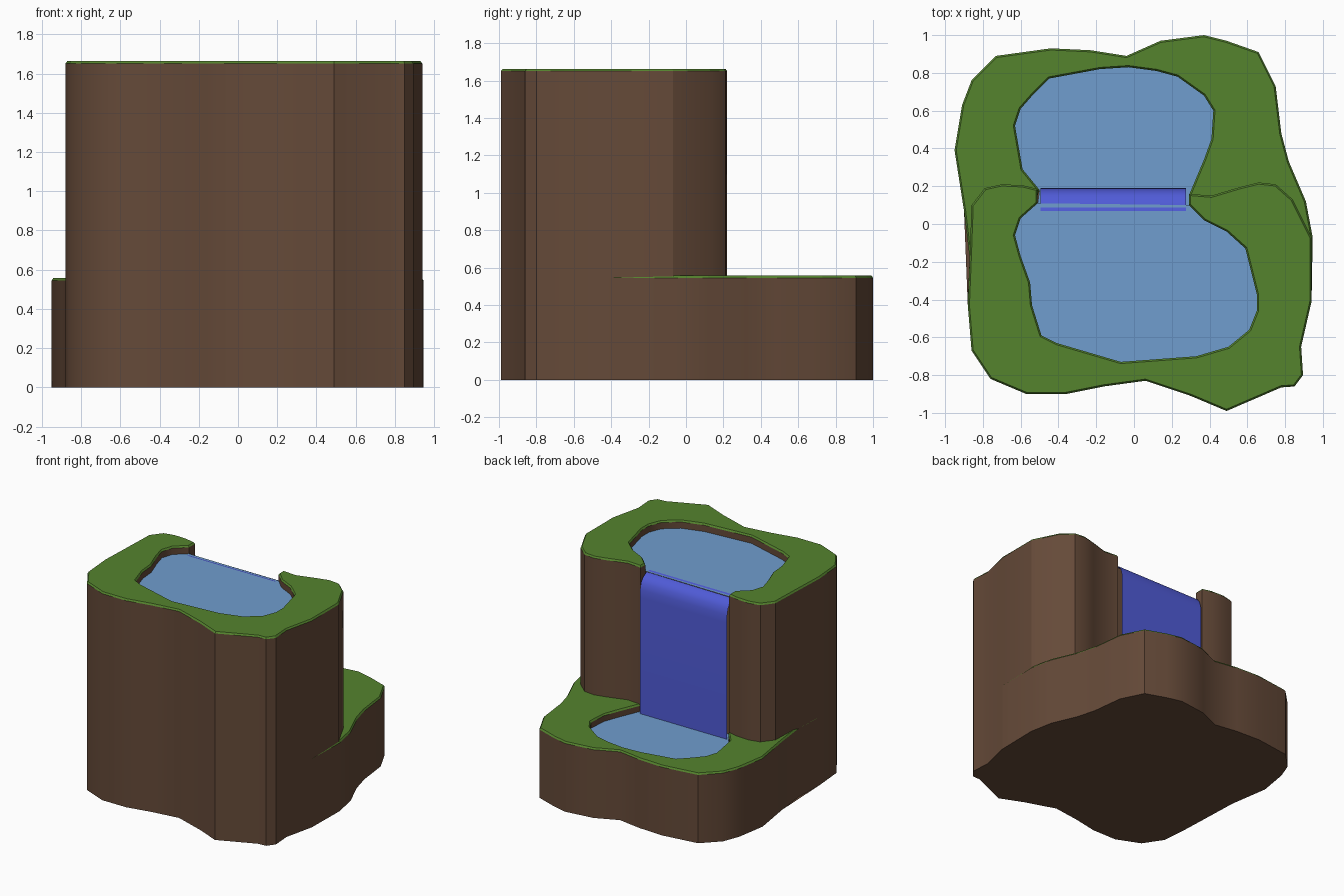
import bpy, bmesh, math

if "Cube" in bpy.data.objects:
    bpy.data.objects.remove(bpy.data.objects["Cube"])


def material(name, rgb):
    m = bpy.data.materials.new(name)
    m.diffuse_color = (*rgb, 1)
    m.use_nodes = True
    m.node_tree.nodes["Principled BSDF"].inputs["Base Color"].default_value = m.diffuse_color
    return m


EARTH = material("earth", (0.13, 0.068, 0.04))
GRASS = material("grass", (0.09, 0.23, 0.027))
WATER = material("water", (0.16, 0.34, 0.62))
FALL = material("falling_water", (0.08, 0.105, 0.68))

TALL, LOW = 1.65, 0.545          # rim heights of the two terraces
TALL_WATER, LOW_WATER = 1.60, 0.50


def finish(name, bm, mat, smooth=False):
    me = bpy.data.meshes.new(name)
    bm.to_mesh(me)
    bm.free()
    ob = bpy.data.objects.new(name, me)
    bpy.context.collection.objects.link(ob)
    me.materials.append(mat)
    if smooth:
        bpy.context.view_layer.objects.active = ob
        ob.select_set(True)
        bpy.ops.object.shade_smooth_by_angle(angle=math.radians(35))
        ob.select_set(False)
    return ob


def flat(name, pts, z, mat, up=True, bevel=False):
    """Flat polygon, optionally with a raised chamfered rim."""
    bm = bmesh.new()
    f = bm.faces.new([bm.verts.new((x, y, z)) for x, y in pts])
    f.normal_update()
    if (f.normal.z > 0) != up:
        f.normal_flip()
    if bevel:
        bmesh.ops.inset_region(bm, faces=[f], thickness=0.009, depth=0.013,
                               use_boundary=True, use_even_offset=True)
    return finish(name, bm, mat)


def wall(name, pts, z0, z1):
    """Upright strip of earth; points run with the outside on their right."""
    bm = bmesh.new()
    lo = [bm.verts.new((x, y, z0)) for x, y in pts]
    hi = [bm.verts.new((x, y, z1)) for x, y in pts]
    for i in range(len(pts) - 1):
        bm.faces.new((lo[i], lo[i + 1], hi[i + 1], hi[i]))
    return finish(name, bm, EARTH, True)


# Outlines, all running anticlockwise around the earth
tall_back = [(-.87, -.18), (-.88, -.43), (-.86, -.67), (-.76, -.82), (-.57, -.9),
             (-.36, -.9), (-.16, -.86), (.06, -.83), (.3, -.91), (.49, -.99),
             (.78, -.865), (.85, -.86), (.895, -.8), (.885, -.65), (.94, -.41),
             (.94, -.07)]
right_bank = [(.94, -.07), (.84, .13), (.75, .21), (.66, .22), (.56, .195),
              (.41, .15), (.29, .16), (.29, .1)]
left_bank = [(-.51, .11), (-.51, .185), (-.59, .205), (-.7, .21), (-.79, .19),
             (-.86, .1), (-.87, -.18)]
tall_pool = [(.29, .1), (.37, .02), (.49, -.04), (.59, -.13), (.65, -.37),
             (.65, -.46), (.61, -.56), (.5, -.65), (.33, -.7), (-.07, -.73),
             (-.41, -.63), (-.49, -.59), (-.54, -.43), (-.55, -.31),
             (-.6, -.17), (-.63, -.06), (-.6, .03), (-.51, .11)]
low_outer = [(.94, -.41), (.946, -.07), (.91, .12), (.82, .33), (.78, .48), (.75, .73),
             (.66, .91), (.49, .97), (.37, 1), (.14, .97), (-.04, .89),
             (-.23, .92), (-.44, .93), (-.73, .89), (-.86, .76), (-.91, .63),
             (-.95, .39), (-.9, .07), (-.87, -.18), (-.88, -.4)]
low_pool = [(-.5, .18), (-.59, .29), (-.63, .52), (-.6, .61), (-.53, .69),
            (-.45, .77), (-.18, .82), (-.03, .83), (.12, .81), (.23, .78),
            (.37, .68), (.42, .6), (.41, .45), (.37, .34), (.29, .15)]

# Upper terrace
wall("tall_back_cliff", tall_back, 0, TALL)
wall("right_bank_cliff", right_bank, LOW_WATER, TALL)
wall("left_bank_cliff", left_bank, LOW_WATER, TALL)
wall("cliff_behind_waterfall", [right_bank[-1], left_bank[0]], LOW_WATER, TALL_WATER)
wall("upper_pool_edge", tall_pool, TALL_WATER, TALL)
flat("upper_grass", tall_back + right_bank[1:] + tall_pool[1:] + left_bank[1:-1],
     TALL, GRASS, bevel=True)
flat("upper_pool_water", tall_pool, TALL_WATER, WATER)

# Lower terrace
wall("low_outer_cliff", low_outer, 0, LOW)
wall("lower_pool_edge", low_pool, LOW_WATER, LOW)
flat("lower_grass", low_outer + [(-.7, .05), (-.53, .1)] + low_pool + [(.32, .1), (.7, .05)],
     LOW, GRASS, bevel=True)
flat("lower_pool_water", low_pool + [(.29, .1), (-.51, .11)], LOW_WATER, WATER)

# Underside
flat("underside", tall_back[1:-1] + low_outer[1:-2], 0, EARTH, up=False)

# Waterfall sheet rolling over the lip
profile = [(.07, TALL_WATER + .003), (.115, 1.595), (.15, 1.575), (.175, 1.54),
           (.187, 1.49), (.19, 1.43), (.19, LOW_WATER)]
bm = bmesh.new()
left = [bm.verts.new((-.495, y, z)) for y, z in profile]
right = [bm.verts.new((.275, y, z)) for y, z in profile]
for i in range(len(profile) - 1):
    bm.faces.new((left[i], left[i + 1], right[i + 1], right[i]))
finish("waterfall", bm, FALL, True)
